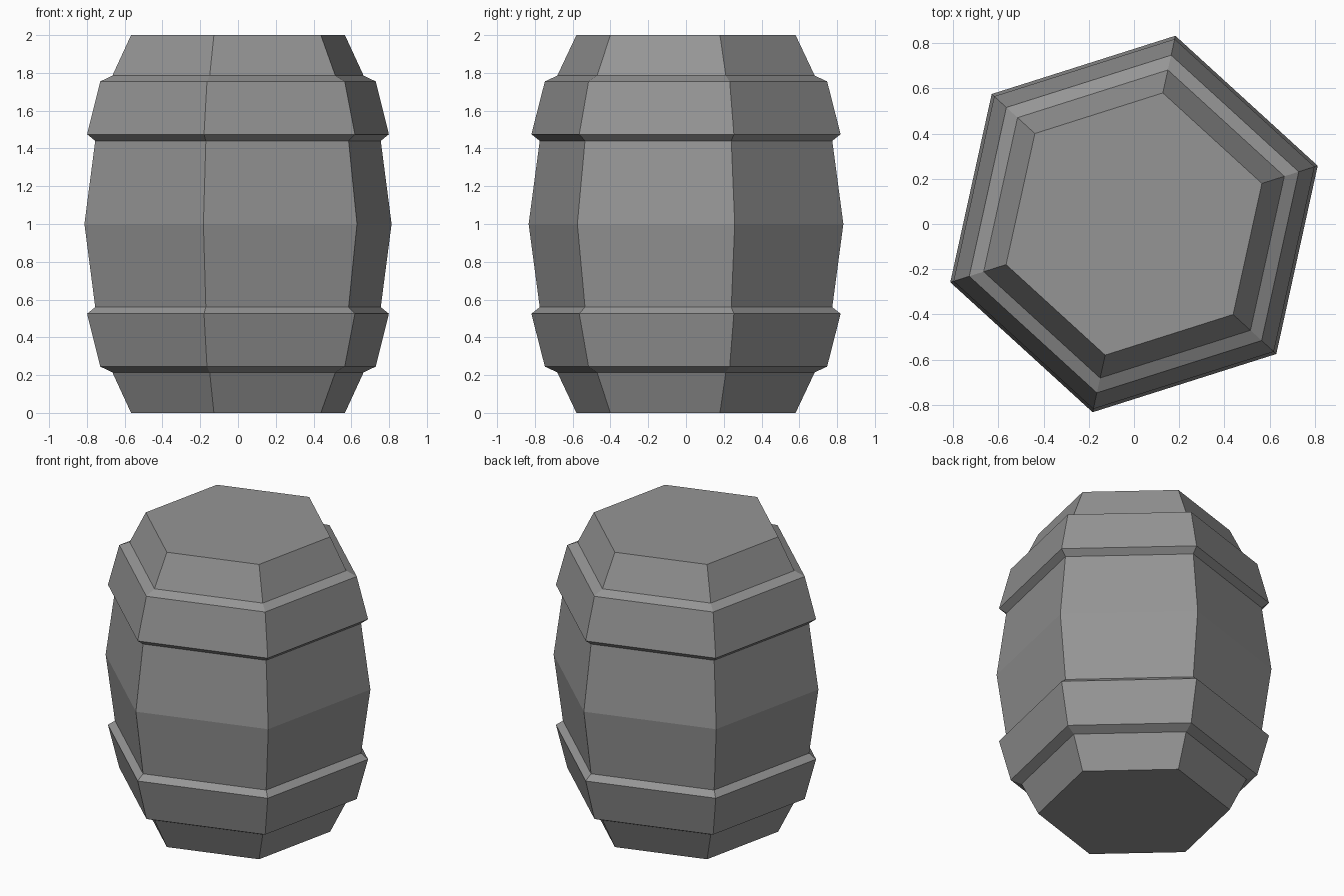
import bpy, bmesh
from math import cos, sin, radians

if "Cube" in bpy.data.objects:
    bpy.data.objects.remove(bpy.data.objects["Cube"], do_unlink=True)

SIDES = 6
TURN = radians(17.6)

# Grey barrel colour
grey = bpy.data.materials.new("barrel_grey")
grey.use_nodes = True
colour = (0.3, 0.3, 0.3, 1)
grey.diffuse_color = colour
grey.node_tree.nodes["Principled BSDF"].inputs["Base Color"].default_value = colour

# Lower half profile (radius, height): foot, hoop ledge, hoop, hoop lip, belly
lower = [(0.594, 0), (0.698, 0.215), (0.765, 0.245), (0.838, 0.525), (0.793, 0.56)]
upper = [(r, 2 - z) for r, z in reversed(lower)]
profile = lower + [(0.853, 1)] + upper

# Six-sided barrel with raised hoops and flat ends
bm = bmesh.new()
rings = []
for r, z in profile:
    angles = [TURN + radians(360 / SIDES * i) for i in range(SIDES)]
    rings.append([bm.verts.new((r * cos(a), r * sin(a), z)) for a in angles])
for low, high in zip(rings, rings[1:]):
    for i in range(SIDES):
        j = (i + 1) % SIDES
        bm.faces.new((low[i], low[j], high[j], high[i]))
bm.faces.new(rings[0][::-1])
bm.faces.new(rings[-1])

mesh = bpy.data.meshes.new("barrel")
bm.to_mesh(mesh)
bm.free()
mesh.materials.append(grey)
bpy.context.collection.objects.link(bpy.data.objects.new("barrel", mesh))
